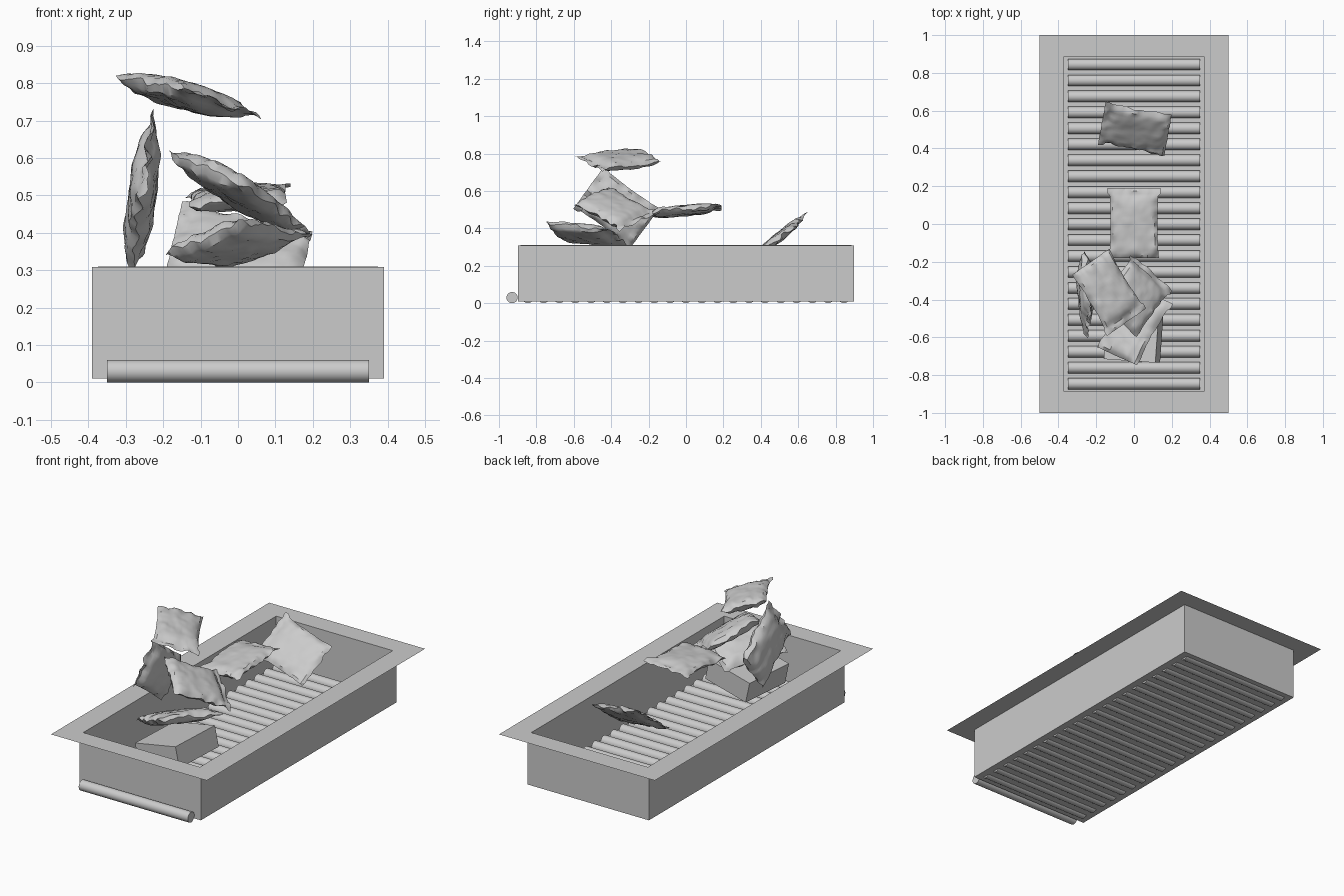
import bpy, bmesh, math
from mathutils import Vector, Matrix, noise

if "Cube" in bpy.data.objects:
    bpy.data.objects.remove(bpy.data.objects["Cube"], do_unlink=True)

GREY = (0.6, 0.6, 0.6, 1)
grey = bpy.data.materials.new("plain_grey")
grey.use_nodes = True
grey.diffuse_color = GREY
grey.node_tree.nodes["Principled BSDF"].inputs["Base Color"].default_value = GREY


def finish(name, bm, smooth_angle=None):
    mesh = bpy.data.meshes.new(name)
    bm.to_mesh(mesh)
    bm.free()
    mesh.materials.append(grey)
    obj = bpy.data.objects.new(name, mesh)
    bpy.context.collection.objects.link(obj)
    if smooth_angle:
        bpy.ops.object.select_all(action="DESELECT")
        obj.select_set(True)
        bpy.context.view_layer.objects.active = obj
        bpy.ops.object.shade_smooth_by_angle(angle=math.radians(smooth_angle))
    return obj


# Tray: stacked rectangular rings, closed with a floor
def shell(bm, rings, flip):
    loops = []
    for x, y, z in rings:
        loops.append([bm.verts.new((sx * x, sy * y, z))
                      for sx, sy in ((-1, -1), (1, -1), (1, 1), (-1, 1))])
    faces = []
    for low, high in zip(loops, loops[1:]):
        for i in range(4):
            j = (i + 1) % 4
            faces.append(bm.faces.new((low[i], low[j], high[j], high[i])))
    faces.append(bm.faces.new(loops[-1]))
    if flip:
        bmesh.ops.reverse_faces(bm, faces=faces)


bm = bmesh.new()
shell(bm, [(0.5, 1, 0.31), (0.374, 0.884, 0.31), (0.374, 0.884, 0.022)], False)
shell(bm, [(0.39, 0.897, 0.309), (0.39, 0.897, 0.01)], True)
finish("tray", bm)

# Rollers: a full bed plus one outside the front wall
for n in range(22):
    bm = bmesh.new()
    place = Matrix.Translation((0, -0.93 + n * 0.0845, 0.03)) @ Matrix.Rotation(math.pi / 2, 4, "Y")
    bmesh.ops.create_cone(bm, cap_ends=True, segments=28, radius1=0.03, radius2=0.03,
                          depth=0.7, matrix=place)
    finish(f"roller_{n + 1}", bm, 40)


# Padded mailing bags: corner, long edge towards the seal, short edge
def parcel(name, corner, along, across, thick=0.075):
    corner, along, across = Vector(corner), Vector(along), Vector(across)
    normal = along.cross(across).normalized()
    bm = bmesh.new()
    for side in (-1, 1):
        grid = bmesh.ops.create_grid(bm, x_segments=26, y_segments=18, size=1)
        for v in grid["verts"]:
            s, t = v.co.x, v.co.y
            edge = max(abs(s), abs(t)) > 0.999
            seal = s > 0.8
            # the body puffs up; the seal stays thin and a little wider
            body = min(1, (s + 1) / 1.8) * 2 - 1
            puff = math.sqrt(max(0, (1 - abs(body) ** 5) * (1 - abs(t) ** 3)))
            seed = Vector((s * 2.2, t * 2.2, side * 3)) + corner * 20
            crease = noise.noise(seed) * 0.16 + noise.noise(seed * 2.5) * 0.10
            height = side * thick / 2 * puff * (0.9 + crease)
            if seal and not edge:
                height = side * 0.004
            width = 1.04 if seal else 0.97 - 0.05 * (1 - s * s)
            flutter = Vector((s * 4, t * 4, 0)) + corner * 20
            height += noise.noise(flutter) * 0.022 * max(abs(s), abs(t)) ** 4
            v.co = (corner + along * (s + 1) / 2
                    + across * (t * width + 1) / 2 + normal * height)
    bmesh.ops.remove_doubles(bm, verts=bm.verts, dist=0.0005)
    bmesh.ops.recalc_face_normals(bm, faces=bm.faces)
    finish(name, bm, 35)


parcel("top_parcel", (-0.33, -0.27, 0.82), (0.19, -0.32, -0.04), (0.2, 0.14, -0.07))
parcel("middle_parcel", (-0.135, -0.18, 0.47), (0, 0.37, 0.035), (0.27, 0, 0.02), 0.06)
parcel("back_parcel", (0.2, 0.58, 0.41), (-0.35, 0.065, 0.07), (-0.04, -0.22, -0.17), 0.05)
parcel("upright_parcel", (-0.285, -0.30, 0.292), (0.03, -0.30, 0.218), (0.03, 0.16, 0.218), 0.08)
parcel("sliding_parcel", (0.02, -0.6, 0.53), (0.18, 0.25, -0.14), (-0.21, 0.19, 0.09))
parcel("front_parcel", (0.02, -0.75, 0.43), (0.18, 0.33, -0.03), (-0.22, 0.1, -0.09))

# Small carton lying tilted under the bags
bm = bmesh.new()
tilt = (Matrix.Translation((0, -0.56, 0.215)) @ Matrix.Rotation(math.radians(-12), 4, "Y")
        @ Matrix.Rotation(math.radians(-4), 4, "Z") @ Matrix.Diagonal((0.28, 0.33, 0.12, 1)))
bmesh.ops.create_cube(bm, size=1, matrix=tilt)
finish("carton", bm)
